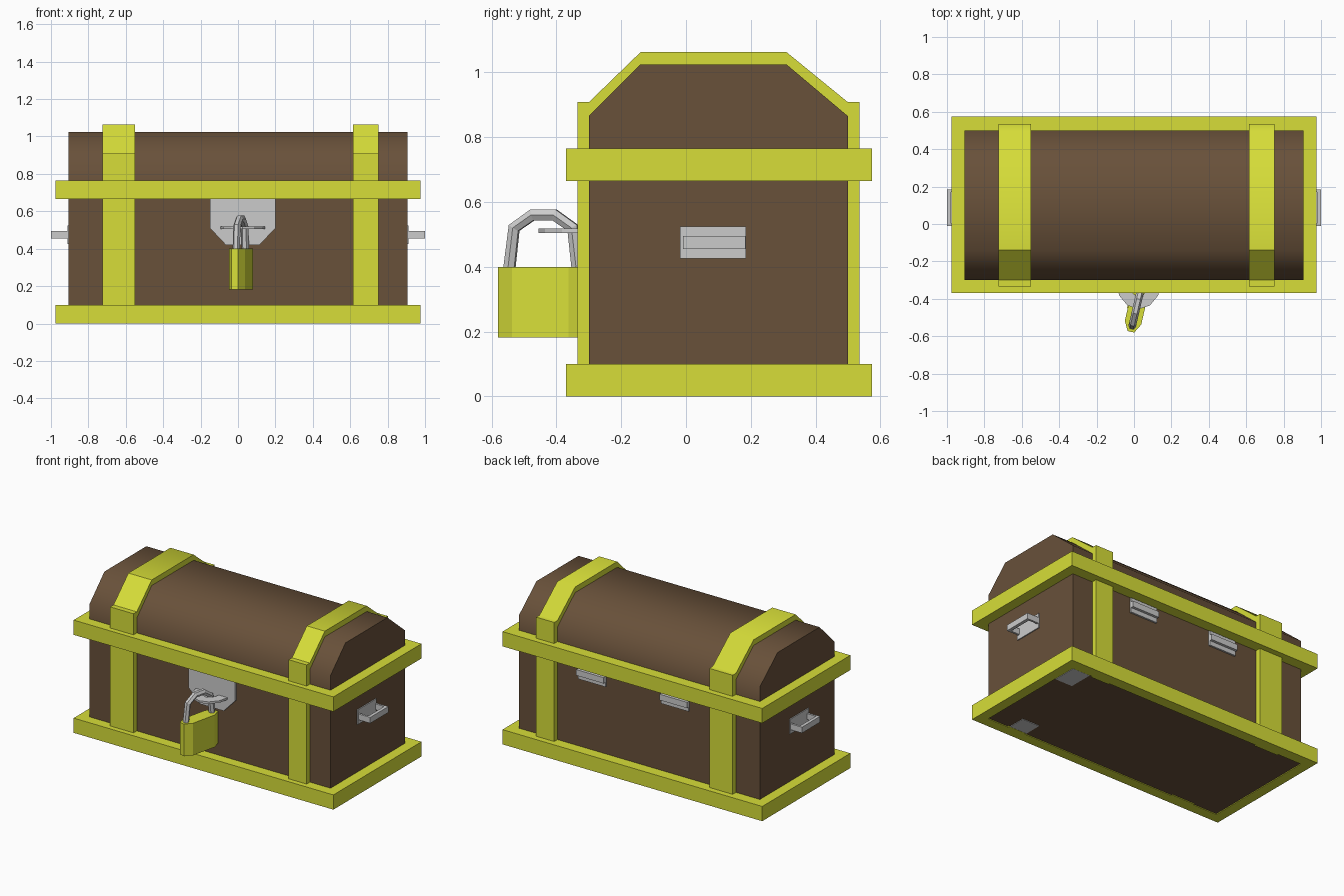
import bpy, bmesh, math
from mathutils import Matrix

if "Cube" in bpy.data.objects:
    bpy.data.objects.remove(bpy.data.objects["Cube"])


def material(name, rgb):
    m = bpy.data.materials.new(name)
    m.diffuse_color = (*rgb, 1)
    m.use_nodes = True
    m.node_tree.nodes["Principled BSDF"].inputs["Base Color"].default_value = m.diffuse_color
    return m


WOOD = material("wood", (0.14, 0.082, 0.042))
GOLD = material("gold", (0.68, 0.73, 0.04))


def finish(name, bm, mat=None):
    bmesh.ops.recalc_face_normals(bm, faces=bm.faces)
    me = bpy.data.meshes.new(name)
    bm.to_mesh(me)
    bm.free()
    ob = bpy.data.objects.new(name, me)
    bpy.context.collection.objects.link(ob)
    if mat:
        me.materials.append(mat)
    return ob


def add_box(bm, lo, hi):
    size = [h - l for l, h in zip(lo, hi)]
    mid = [(h + l) / 2 for l, h in zip(lo, hi)]
    bmesh.ops.create_cube(bm, size=1, matrix=Matrix.Translation(mid) @ Matrix.Diagonal((*size, 1)))


def boxes(name, spans, mat=None):
    bm = bmesh.new()
    for lo, hi in spans:
        add_box(bm, lo, hi)
    return finish(name, bm, mat)


def prism(name, pts, axis, a, b, mat=None):
    """Extrude a 2D outline along the given axis from a to b."""
    def place(p, t):
        q = list(p)
        q.insert(axis, t)
        return q
    bm = bmesh.new()
    ends = [[bm.verts.new(place(p, t)) for p in pts] for t in (a, b)]
    for e in ends:
        bm.faces.new(e)
    n = len(pts)
    for i in range(n):
        j = (i + 1) % n
        bm.faces.new((ends[0][i], ends[0][j], ends[1][j], ends[1][i]))
    return finish(name, bm, mat)


def smooth(ob, deg):
    bpy.ops.object.select_all(action='DESELECT')
    ob.select_set(True)
    bpy.context.view_layer.objects.active = ob
    bpy.ops.object.shade_smooth_by_angle(angle=math.radians(deg))


# Wooden box and faceted lid
boxes("chest_body", [((-.905, -.3, .005), (.905, .5, .715))], WOOD)
slope = [(-.3, .865), (-.14, 1.025), (.31, 1.025), (.5, .865)]
lid = prism("chest_lid", [(-.3, .715)] + slope + [(.5, .715)], 0, -.905, .905, WOOD)
smooth(lid, 50)

# Gold frames around the base and the rim
for name, z0, z1 in (("base_frame", 0, .1), ("rim_frame", .665, .765)):
    boxes(name, [((-.975, -.37, z0), (.975, -.3, z1)), ((-.975, .5, z0), (.975, .575, z1)),
                 ((-.975, -.3, z0), (-.905, .5, z1)), ((.905, -.3, z0), (.975, .5, z1))], GOLD)

# Gold straps running up the front, over the lid and down the back
strap = [(-.335, 0), (-.335, .908), (-.3, .908), (-.14, 1.063), (.31, 1.063), (.5, .908),
         (.535, .908), (.535, 0), (.49, 0)] + [(y * .98, z - .005) for y, z in slope[::-1]] + [(-.29, 0)]
for name, x0, x1 in (("left_strap", -.725, -.55), ("right_strap", .615, .75)):
    smooth(prism(name, strap, 0, x0, x1, GOLD), 44)

# Side handles: plate, two arms and a grip
for side, s in (("left", -1), ("right", 1)):
    parts = [(.9, .912, -.018, .185, .425, .525), (.912, 1, -.01, .004, .455, .495),
             (.912, 1, .17, .184, .455, .495), (.978, 1, .004, .17, .455, .495)]
    boxes(side + "_handle", [((min(s * a, s * b), c, e), (max(s * a, s * b), d, f))
                             for a, b, c, d, e, f in parts])

# Back hinges: plate with a raised knuckle
for name, x in (("right_hinge", .35), ("left_hinge", -.275)):
    boxes(name, [((x - .103, .49, .56), (x + .103, .512, .66)),
                 ((x - .103, .512, .59), (x + .103, .53, .63))])

# Small plates set in the underside
boxes("bottom_plates", [((.77, .33, .001), (.9, .498, .02)), ((.61, -.298, .001), (.74, -.17, .02))])

# Hasp plate and the looped staple that holds the padlock
prism("hasp_plate", [(-.15, .67), (.2, .67), (.2, .51), (.115, .42), (-.065, .42), (-.15, .51)],
      1, -.318, -.295)
arc = [math.pi * (1 + i / 6) for i in range(7)]
loop = [(.025 + .12 * math.cos(t), -.31 + .145 * math.sin(t)) for t in arc]
loop += [(.025 + .055 * math.cos(t), -.31 + .075 * math.sin(t)) for t in arc[::-1]]
prism("hasp_staple", loop, 2, .504, .518)

# Padlock, turned a little to one side
turn = Matrix.Translation((.015, -.44, 0)) @ Matrix.Rotation(math.radians(-13), 4, 'Z')
outline = [(-.018, -.14), (.018, -.14), (.045, -.09), (.045, .09),
           (.018, .14), (-.018, .14), (-.045, .09), (-.045, -.09)]
prism("padlock_body", outline, 2, .182, .4, GOLD).matrix_world = turn
boxes("padlock_keyhole", [((-.049, -.02, .25), (-.04, .02, .31))], GOLD).matrix_world = turn

# Shackle bent from round bar
cu = bpy.data.curves.new("padlock_shackle", 'CURVE')
cu.dimensions = '3D'
cu.bevel_depth = .02
cu.bevel_resolution = 1
sp = cu.splines.new('POLY')
path = [(-.11, .38), (-.093, .52), (-.035, .56), (.035, .56), (.093, .52), (.11, .38)]
sp.points.add(len(path) - 1)
for p, (u, z) in zip(sp.points, path):
    p.co = (0, u, z, 1)
sp.use_smooth = False
shackle = bpy.data.objects.new("padlock_shackle", cu)
bpy.context.collection.objects.link(shackle)
shackle.matrix_world = turn
